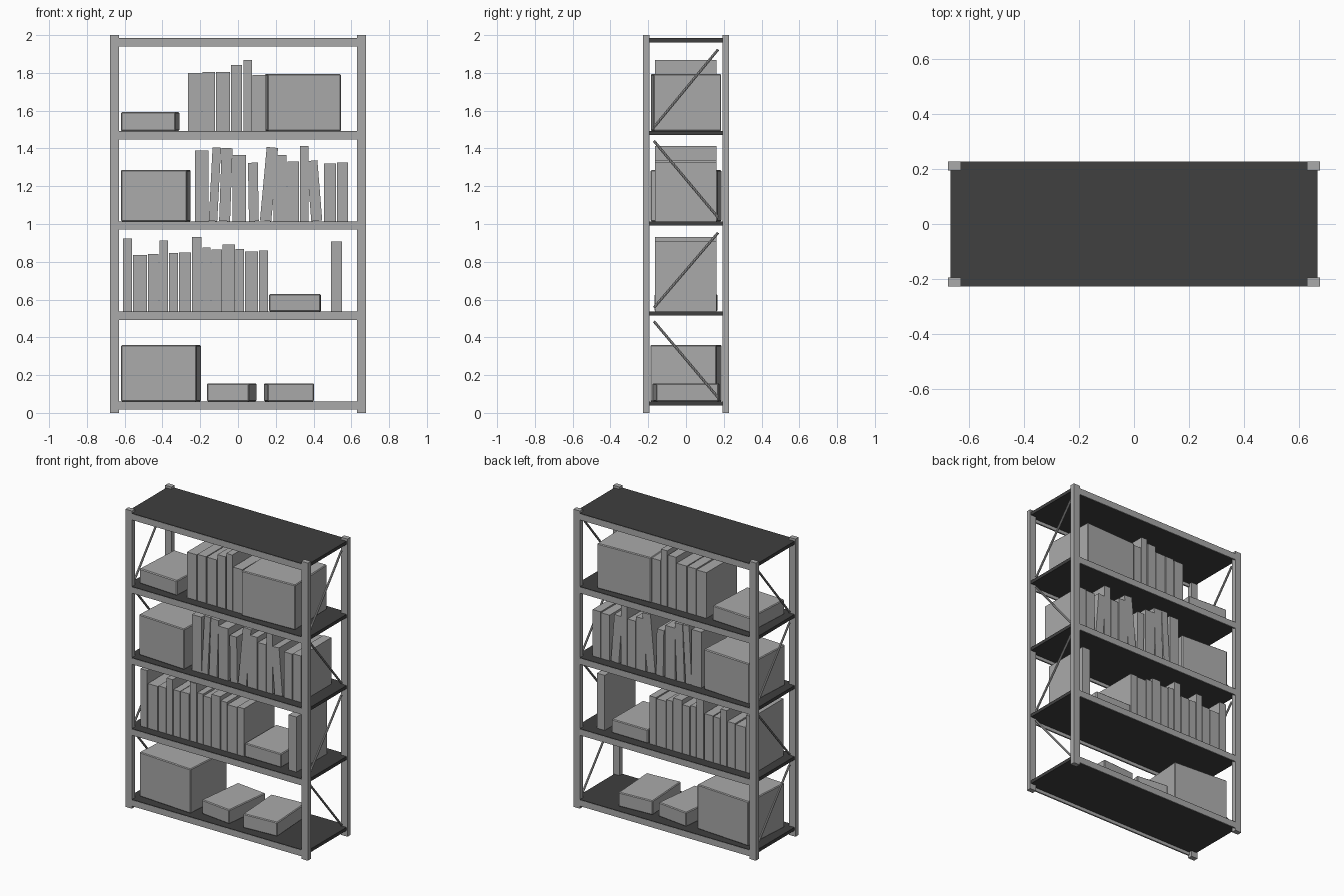
import bpy, math
from mathutils import Vector


def material(name, value):
    m = bpy.data.materials.new(name)
    m.diffuse_color = (value, value, value, 1)
    return m


GREY = material("light grey", 0.40)
DARK = material("dark grey", 0.05)


def block(name, center, size, mat=GREY, rot=(0, 0, 0), bevel=0):
    bpy.ops.mesh.primitive_cube_add(size=1, location=center, rotation=rot)
    ob = bpy.context.object
    ob.name = name
    ob.scale = size
    bpy.ops.object.transform_apply(location=False, rotation=False, scale=True)
    ob.data.materials.append(mat)
    if bevel:
        mod = ob.modifiers.new("edge", 'BEVEL')
        mod.width = bevel
        mod.segments = 1
    return ob


def rod(name, a, b, radius):
    a, b = Vector(a), Vector(b)
    d = b - a
    bpy.ops.mesh.primitive_cylinder_add(vertices=8, radius=radius, depth=d.length,
                                        location=(a + b) / 2)
    ob = bpy.context.object
    ob.name = name
    ob.rotation_euler = d.to_track_quat('Z', 'Y').to_euler()
    ob.data.materials.append(GREY)


# Corner posts
for sx in (-1, 1):
    for sy in (-1, 1):
        block("post", (sx * 0.654, sy * 0.211, 1.0), (0.048, 0.033, 2.0))

# Shelves with front and back rails
TOPS = [0.061, 0.537, 1.014, 1.492, 1.984]
for z in TOPS:
    block("shelf", (0, 0, z - 0.011), (1.34, 0.451, 0.022), DARK)
    for sy in (-1, 1):
        block("rail", (0, sy * 0.222, z - 0.0235), (1.27, 0.010, 0.041))

# Diagonal side braces, alternating direction
for i, z in enumerate(TOPS[:-1]):
    s = -1 if i % 2 else 1
    for sx in (-1, 1):
        rod("brace", (sx * 0.65, -s * 0.17, TOPS[i + 1] - 0.06 + 0.008),
            (sx * 0.65, s * 0.17, z + 0.02), 0.007) if s == 1 else \
            rod("brace", (sx * 0.65, 0.17, TOPS[i + 1] - 0.06),
                (sx * 0.65, -0.17, z + 0.02), 0.007)

# Storage boxes: shelf, centre x, width, depth, height, turn in degrees
BOXES = [
    (0, -0.408, 0.400, 0.352, 0.298, -4),
    (0, -0.033, 0.225, 0.330, 0.095, -7),
    (0, 0.270, 0.245, 0.330, 0.095, 3.5),
    (1, 0.302, 0.272, 0.330, 0.092, -0.5),
    (2, -0.435, 0.350, 0.355, 0.272, -3.3),
    (3, -0.465, 0.290, 0.340, 0.100, -3.3),
    (3, 0.343, 0.390, 0.358, 0.302, 2.3),
]
for lvl, x, w, d, h, turn in BOXES:
    block("storage_box", (x, 0, TOPS[lvl] + h / 2), (w, d, h),
          rot=(0, 0, math.radians(turn)), bevel=0.005)

# Books per shelf: left x, right x, height, optional lean in degrees
BOOKS = {
    1: [(-0.61, -0.56, 0.385), (-0.555, -0.482, 0.30), (-0.476, -0.42, 0.305),
        (-0.415, -0.37, 0.375), (-0.365, -0.317, 0.31), (-0.312, -0.249, 0.312),
        (-0.243, -0.192, 0.395), (-0.187, -0.145, 0.338), (-0.14, -0.086, 0.328),
        (-0.081, -0.017, 0.355), (-0.013, 0.032, 0.33), (0.037, 0.106, 0.317),
        (0.111, 0.16, 0.322), (0.492, 0.55, 0.37)],
    2: [(-0.227, -0.155, 0.375), (-0.155, -0.11, 0.39, 3), (-0.1, -0.042, 0.387, 2),
        (-0.03, 0.042, 0.35), (0.058, 0.11, 0.31, -1), (0.116, 0.176, 0.39, 5.3),
        (0.187, 0.258, 0.35), (0.263, 0.322, 0.318), (0.327, 0.372, 0.398),
        (0.388, 0.446, 0.32, -4.6), (0.456, 0.518, 0.307), (0.523, 0.582, 0.312)],
    3: [(-0.264, -0.192, 0.307), (-0.187, -0.123, 0.312), (-0.117, -0.043, 0.312),
        (-0.038, 0.021, 0.35), (0.028, 0.073, 0.376), (0.078, 0.147, 0.297)],
}
for lvl, row in BOOKS.items():
    for x0, x1, h, *lean in row:
        a = math.radians(lean[0]) if lean else 0
        w = x1 - x0
        lift = (h * math.cos(a) + w * abs(math.sin(a))) / 2
        block("book", ((x0 + x1) / 2 + (h * math.sin(a) / 2 if a else 0), -0.002,
                       TOPS[lvl] + lift), (w, 0.325, h), rot=(0, a, 0))
